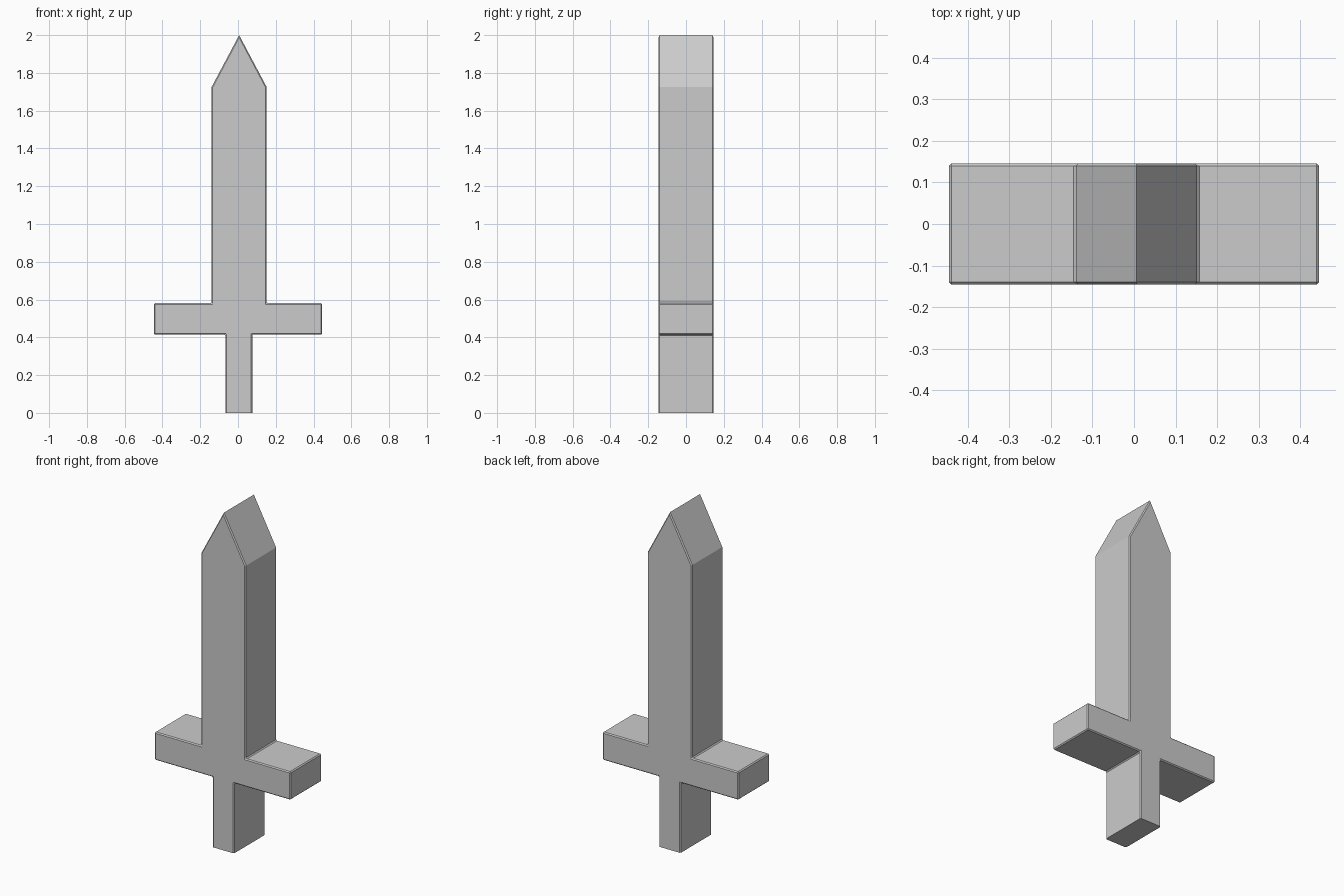
import bpy
import bmesh

if "Cube" in bpy.data.objects:
    bpy.data.objects.remove(bpy.data.objects["Cube"])

HALF_DEPTH = 0.146
TIP, SHOULDER = 2.0, 1.725

# Sword outline in the x-z plane: grip, guard, blade, tip
outline = [
    (-0.066, 0), (0.076, 0), (0.076, 0.415), (0.446, 0.415),
    (0.446, 0.581), (0.152, 0.581), (0.152, SHOULDER), (0.006, TIP),
    (-0.14, SHOULDER), (-0.14, 0.581), (-0.446, 0.581),
    (-0.446, 0.415), (-0.066, 0.415),
]

# Extrude the outline through the full thickness
bm = bmesh.new()
face = bm.faces.new([bm.verts.new((x, -HALF_DEPTH, z)) for x, z in outline])
ext = bmesh.ops.extrude_face_region(bm, geom=[face])
new_verts = [g for g in ext["geom"] if isinstance(g, bmesh.types.BMVert)]
bmesh.ops.translate(bm, verts=new_verts, vec=(0, 2 * HALF_DEPTH, 0))
bmesh.ops.recalc_face_normals(bm, faces=bm.faces[:])


def is_softened(edge):
    """Every edge except the grip's base and the tip and shoulder ridges."""
    a, b = (v.co for v in edge.verts)
    at_base = max(a.z, b.z) < 0.01
    ridge = abs(a.y - b.y) > 0.1 and min(a.z, b.z) > 1
    return not (at_base or ridge)


# Narrow chamfer on the worked edges
bmesh.ops.bevel(bm, geom=[e for e in bm.edges if is_softened(e)],
                offset=0.006, offset_type='OFFSET', segments=1,
                profile=0.5, affect='EDGES', clamp_overlap=True)
bmesh.ops.recalc_face_normals(bm, faces=bm.faces[:])

mesh = bpy.data.meshes.new("sword")
bm.to_mesh(mesh)
bm.free()
sword = bpy.data.objects.new("sword", mesh)
bpy.context.collection.objects.link(sword)
